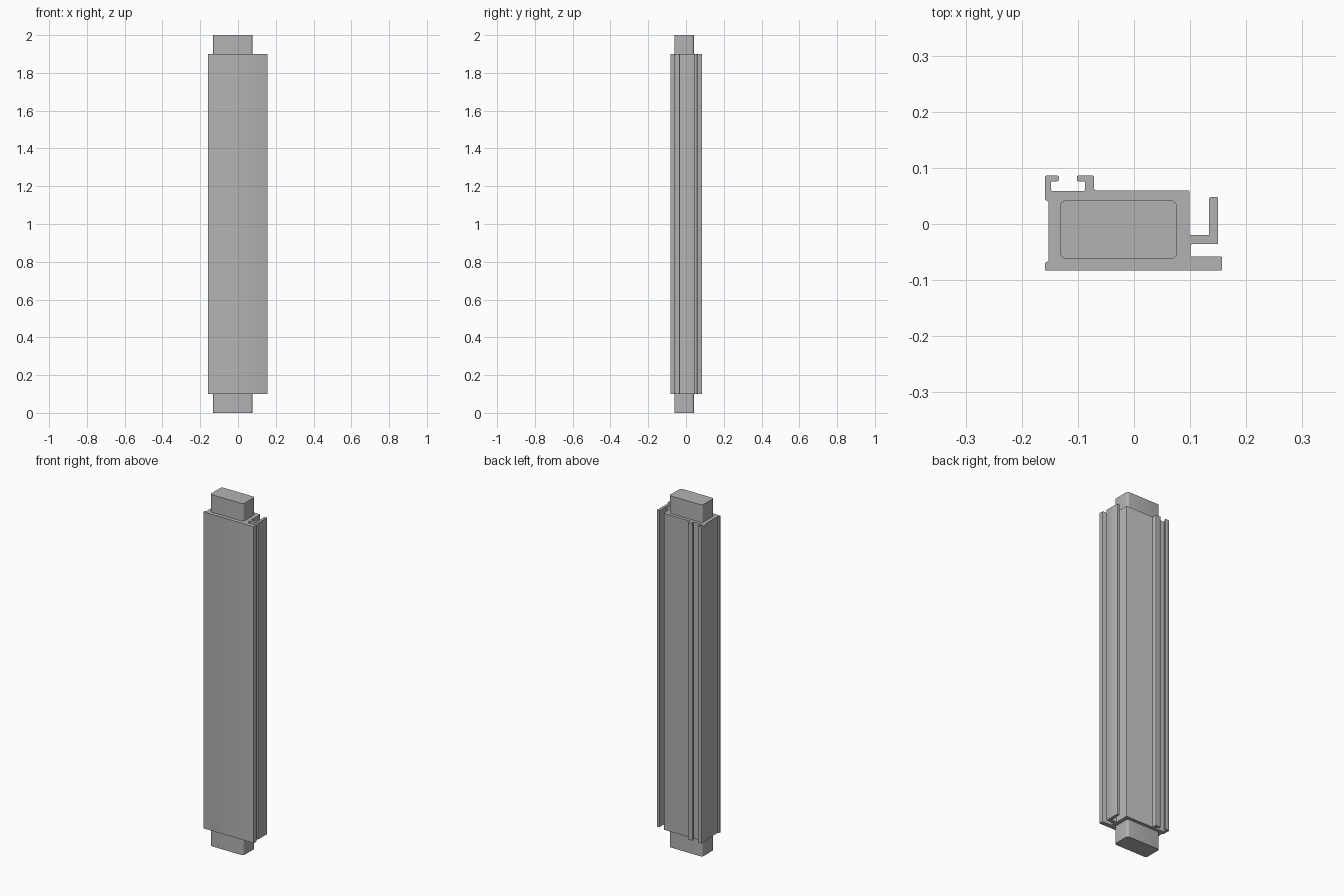
import bpy
import bmesh

cube = bpy.data.objects.get("Cube")
if cube:
    bpy.data.objects.remove(cube, do_unlink=True)

grey = bpy.data.materials.new("plain_grey")
grey.use_nodes = True
grey.diffuse_color = (0.45, 0.45, 0.45, 1)
grey.node_tree.nodes["Principled BSDF"].inputs["Base Color"].default_value = grey.diffuse_color


def extrusion(name, outline, bottom, top, radius, segments):
    """Round the corners of a closed outline and extrude it upwards."""
    bm = bmesh.new()
    face = bm.faces.new([bm.verts.new((x, y, bottom)) for x, y in outline])
    bmesh.ops.bevel(bm, geom=face.verts[:], offset=radius, segments=segments,
                    profile=0.5, affect='VERTICES')
    result = bmesh.ops.extrude_face_region(bm, geom=bm.faces[:])
    verts = [v for v in result["geom"] if isinstance(v, bmesh.types.BMVert)]
    bmesh.ops.translate(bm, verts=verts, vec=(0, 0, top - bottom))
    bmesh.ops.recalc_face_normals(bm, faces=bm.faces[:])
    mesh = bpy.data.meshes.new(name)
    bm.to_mesh(mesh)
    bm.free()
    mesh.materials.append(grey)
    obj = bpy.data.objects.new(name, mesh)
    bpy.context.collection.objects.link(obj)
    bpy.ops.object.select_all(action='DESELECT')
    obj.select_set(True)
    bpy.context.view_layer.objects.active = obj
    bpy.ops.object.shade_smooth_by_angle()
    return obj


# Outer frame: front plate, side flange, then the hooked channel at the back
frame_outline = [
    (-.159, -.083), (.157, -.083), (.157, -.058), (.101, -.058),
    (.101, -.036), (.15, -.036), (.15, .048), (.134, .048),
    (.134, -.02), (.099, -.02), (.099, .06), (-.071, .06),
    (-.071, .086), (-.102, .086), (-.102, .076), (-.087, .076),
    (-.087, .059), (-.148, .059), (-.148, .076), (-.134, .076),
    (-.134, .086), (-.159, .086), (-.159, .043), (-.152, .04),
    (-.152, -.066), (-.159, -.069),
]
extrusion("frame_profile", frame_outline, 0.1, 1.9, 0.0025, 2)

# Rounded core bar that projects at both ends
core_outline = [(-.132, -.062), (.077, -.062), (.077, .042), (-.132, .042)]
extrusion("core_bar", core_outline, 0, 2, 0.012, 5)
